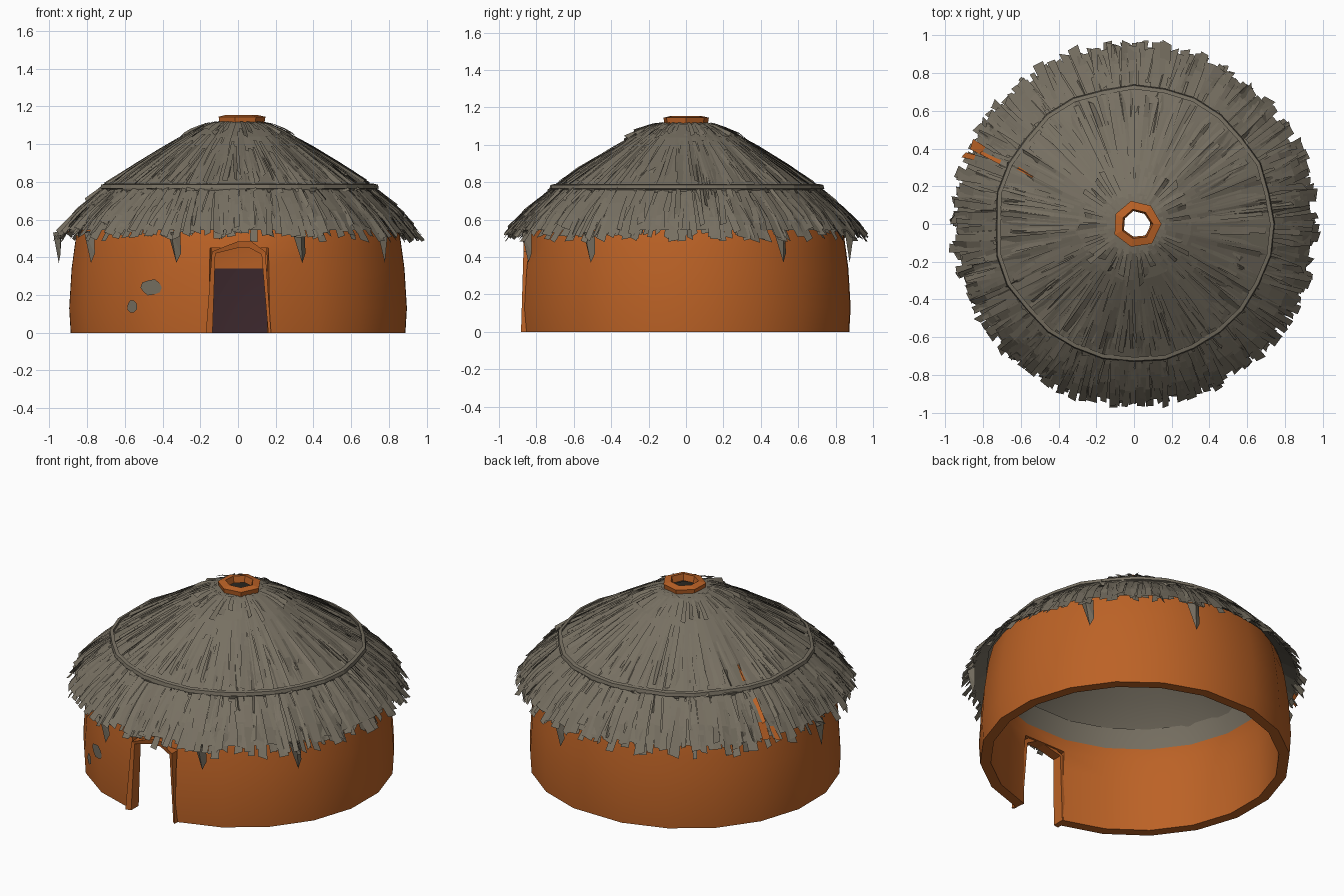
import bpy, math, random
from math import sin, cos, pi, atan2, hypot

if "Cube" in bpy.data.objects:
    bpy.data.objects.remove(bpy.data.objects["Cube"])

random.seed(7)


def material(name, rgb):
    m = bpy.data.materials.new(name)
    m.diffuse_color = (*rgb, 1)
    m.use_nodes = True
    m.node_tree.nodes["Principled BSDF"].inputs["Base Color"].default_value = m.diffuse_color
    return m


CLAY = material("orange clay", (0.50, 0.122, 0.019))
THATCH = material("grey thatch", (0.185, 0.162, 0.122))
DARK = material("dark interior", (0.045, 0.021, 0.026))


def make(name, verts, faces, mats, idx=None, smooth=None):
    me = bpy.data.meshes.new(name)
    me.from_pydata(verts, [], faces)
    for m in mats:
        me.materials.append(m)
    if idx:
        me.polygons.foreach_set("material_index", idx)
    me.update()
    ob = bpy.data.objects.new(name, me)
    bpy.context.collection.objects.link(ob)
    if smooth:
        bpy.ops.object.select_all(action='DESELECT')
        ob.select_set(True)
        bpy.context.view_layer.objects.active = ob
        bpy.ops.object.shade_smooth_by_angle(angle=math.radians(smooth))
    return ob


def lathe(name, profile, n, mats, rule=None, wobble=0.0, closed=False, smooth=None):
    """Spin a profile of (radius, height) around z."""
    verts, faces, idx = [], [], []
    k = len(profile)
    for i in range(n):
        a = 2 * pi * i / n
        d = random.uniform(-wobble, wobble)
        verts += [((r + d) * cos(a), (r + d) * sin(a), z) for r, z in profile]
    for i in range(n):
        j = (i + 1) % n
        for p in range(k if closed else k - 1):
            q = (p + 1) % k
            faces.append((i * k + p, j * k + p, j * k + q, i * k + q))
            idx.append(rule(p) if rule else 0)
    return make(name, verts, faces, mats, idx, smooth)


# Wall: a ring of cells with the doorway cells left out
levels = [0, 0.13, 0.34, 0.45, 0.52, 0.63]
outer = [0.897, 0.905, 0.892, 0.877, 0.867, 0.84]
inner = [0.835, 0.84, 0.835, 0.825, 0.81, 0.77]
door_l, door_r = 1.5 * pi - 0.17, 1.5 * pi + 0.185
back_l, back_r = 0.5 * pi - 0.20, 0.5 * pi + 0.18
angles = [door_l, door_r]
angles += [door_r + (back_l + 2 * pi - door_r) * i / 9 for i in range(1, 10)]
angles += [back_r + 2 * pi + (door_l - back_r) * i / 9 for i in range(9)]
n, rows = len(angles), len(levels) - 1


def wid(i, k, s):
    return ((i % n) * (rows + 1) + k) * 2 + s


def solid(i, k):
    return 0 <= k < rows and not (i % n == 0 and k < 3)


wv, wf, wi = [], [], []
for a in angles:
    for k, z in enumerate(levels):
        for r in (outer[k], inner[k]):
            wv.append((r * cos(a), r * sin(a) * 0.98 + 0.008, z))
for i in range(n):
    for k in range(rows):
        if not solid(i, k):
            continue
        wf.append((wid(i, k, 0), wid(i + 1, k, 0), wid(i + 1, k + 1, 0), wid(i, k + 1, 0)))
        wi.append(0)
        wf.append((wid(i, k, 1), wid(i, k + 1, 1), wid(i + 1, k + 1, 1), wid(i + 1, k, 1)))
        wi.append(1 if k == 4 else 2 if i == 10 and k < 2 else 0)
        if not solid(i, k - 1):
            wf.append((wid(i, k, 0), wid(i, k, 1), wid(i + 1, k, 1), wid(i + 1, k, 0)))
            wi.append(0)
        if not solid(i, k + 1):
            wf.append((wid(i, k + 1, 0), wid(i + 1, k + 1, 0), wid(i + 1, k + 1, 1), wid(i, k + 1, 1)))
            wi.append(0)
        for j, e in ((i - 1, i), (i + 1, i + 1)):
            if not solid(j, k):
                f = (wid(e, k, 0), wid(e, k + 1, 0), wid(e, k + 1, 1), wid(e, k, 1))
                wf.append(f if e == i else f[::-1])
                wi.append(0)
make("wall", wv, wf, [CLAY, THATCH, DARK], wi, 22)

# Door frame: slanted jambs and a peaked lintel
out = [(-0.17, 0), (-0.138, 0.43), (0.0, 0.485), (0.07, 0.485), (0.145, 0.43), (0.175, 0)]
inn = [(-0.135, 0), (-0.12, 0.42), (0.0, 0.45), (0.06, 0.45), (0.125, 0.415), (0.16, 0)]
fv = []
for (xo, zo), (xi, zi) in zip(out, inn):
    fv += [(xo, -0.882 + 0.03 * zo, zo), (xi, -0.875 + 0.03 * zi, zi),
           (xi, -0.80, zi), (xo, -0.80, zo)]
ff = [(4 * i + p, 4 * i + (p + 1) % 4, 4 * i + 4 + (p + 1) % 4, 4 * i + 4 + p)
      for i in range(5) for p in range(4)]
ff += [(0, 3, 2, 1), (20, 21, 22, 23)]
make("door_frame", fv, ff, [CLAY])


# Grey patches on the front wall, bent to the wall curve
def patch(name, cx, cz, rx, rz):
    pv = []
    for i in range(10):
        a = 2 * pi * i / 10
        s = random.uniform(0.85, 1.1)
        x, z = cx + rx * s * cos(a), cz + rz * s * sin(a)
        pv.append((x, -0.98 * math.sqrt(0.899 ** 2 - x * x) + 0.003, z))
    make(name, pv, [tuple(range(10))], [THATCH])


patch("large_wall_patch", -0.46, 0.24, 0.06, 0.045)
patch("small_wall_patch", -0.56, 0.14, 0.03, 0.033)

# Roof shells
PROFILE = [(0.10, 1.125), (0.16, 1.115), (0.30, 1.045), (0.50, 0.915), (0.72, 0.765),
           (0.85, 0.655), (0.94, 0.56), (1.0, 0.485)]


def roof_z(r):
    for (r0, z0), (r1, z1) in zip(PROFILE, PROFILE[1:]):
        if r <= r1:
            return z0 + (z1 - z0) * (r - r0) / (r1 - r0)
    return PROFILE[-1][1]


lathe("lower_thatch_shell", [(0.64, 0.79), (0.72, 0.745), (0.85, 0.64), (0.94, 0.545),
      (0.85, 0.60)], 40, [THATCH], wobble=0.01)
lathe("upper_thatch_shell", [(0.10, 1.12), (0.16, 1.11), (0.30, 1.04), (0.50, 0.91),
      (0.73, 0.765), (0.725, 0.745), (0.60, 0.80)], 32, [THATCH], wobble=0.006)
lathe("ceiling", [(0.085, 1.11), (0.33, 0.96), (0.65, 0.76), (0.775, 0.62)], 20, [THATCH], smooth=30)

# Thatch blades: bent strips lying on the roof with ragged tips
bv, bf, bi = [], [], []


def blade(a, r0, r1, w0, w1, lift):
    b = len(bv)
    skew = random.uniform(-0.05, 0.05)
    tilt = random.uniform(-0.012, 0.012)
    for s in range(4):
        t = s / 3
        r = r0 + (r1 - r0) * t
        w = w0 + (w1 - w0) * t
        z = roof_z(r) + lift * t
        for side in (-1, 1):
            rr = r + (random.uniform(-0.025, 0.005) if s == 3 else 0)
            ang = a + skew * t + side * w / 2 / r
            bv.append((rr * cos(ang), rr * sin(ang), z + side * tilt * t))
    for s in range(3):
        bf.append((b + 2 * s, b + 2 * s + 2, b + 2 * s + 3, b + 2 * s + 1))
        bi.append(1 if s == 2 and 2.70 < a < 2.74 else 0)


def tier(count, start, end, w0, w1, lift):
    for i in range(count):
        blade(2 * pi * (i + random.random()) / count, random.uniform(*start),
              random.uniform(*end), w0, w1 * random.uniform(0.6, 1.3), random.uniform(*lift))


tier(170, (0.62, 0.75), (0.95, 0.995), 0.03, 0.05, (-0.015, 0.012))
tier(150, (0.68, 0.80), (0.93, 0.985), 0.02, 0.04, (-0.03, 0.02))
tier(130, (0.20, 0.45), (0.68, 0.76), 0.015, 0.04, (0.0, 0.018))
tier(120, (0.35, 0.55), (0.60, 0.90), 0.01, 0.03, (0.0, 0.018))
tier(40, (0.12, 0.15), (0.26, 0.36), 0.015, 0.03, (0.0, 0.02))
make("thatch_blades", bv, bf, [THATCH, CLAY], bi)

# Binding band around the roof
lathe("roof_binding", [(0.715, 0.79), (0.735, 0.785), (0.74, 0.765), (0.72, 0.76)], 28,
      [THATCH], wobble=0.012, closed=True)

# Loose tufts hanging below the eaves
tv, tf = [], []
for x, y in ((0.32, -0.84), (0.76, -0.52), (0.77, 0.50), (-0.34, -0.84),
             (-0.78, -0.45), (-0.94, 0.02), (0.28, 0.86)):
    a, r, b = atan2(y, x), hypot(x, y), len(tv)
    for da, dr, z in ((-0.04, 0.0, 0.54), (0.04, 0.0, 0.54), (0.0, 0.04, 0.53),
                      (0.045, 0.0, 0.42), (0.02, 0.01, 0.37)):
        tv.append(((r + dr) * cos(a + da), (r + dr) * sin(a + da), z))
    tf += [(b, b + 2, b + 4), (b + 2, b + 1, b + 3), (b + 2, b + 3, b + 4), (b, b + 4, b + 3, b + 1)]
make("hanging_tufts", tv, tf, [THATCH])

# Clay smoke-hole collar at the peak
collar = lathe("smoke_hole_collar", [(0.125, 1.115), (0.13, 1.145), (0.085, 1.155), (0.075, 1.115)],
               7, [CLAY], wobble=0.008, closed=True)
collar.location.x = 0.012
